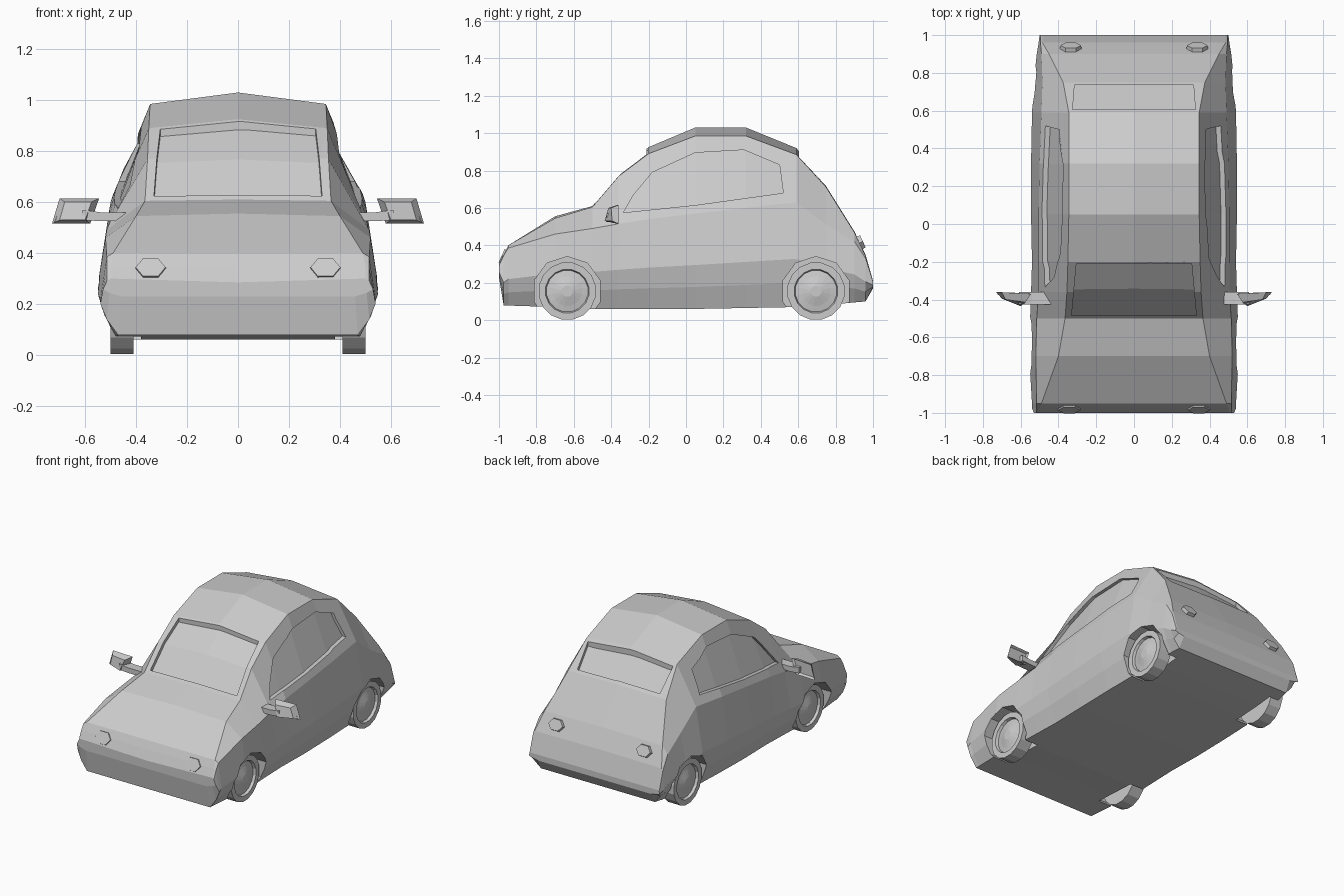
import bpy, bmesh, math
from mathutils import Vector, Matrix

if "Cube" in bpy.data.objects:
    bpy.data.objects.remove(bpy.data.objects["Cube"])


def finish(name, bm):
    bmesh.ops.recalc_face_normals(bm, faces=bm.faces[:])
    me = bpy.data.meshes.new(name)
    bm.to_mesh(me)
    bm.free()
    ob = bpy.data.objects.new(name, me)
    bpy.context.scene.collection.objects.link(ob)
    return ob


def loft(bm, rings):
    loops = [[bm.verts.new(p) for p in r] for r in rings]
    n = len(loops[0])
    for a, b in zip(loops, loops[1:]):
        for i in range(n):
            j = (i + 1) % n
            bm.faces.new((a[i], a[j], b[j], b[i]))
    bm.faces.new(loops[0])
    bm.faces.new(loops[-1])


def prism(name, pts, axis, lo, hi):
    place = (lambda p, t: (t, p[0], p[1])) if axis == 'x' else (lambda p, t: (p[0], p[1], t))
    bm = bmesh.new()
    loft(bm, [[place(p, t) for p in pts] for t in (lo, hi)])
    return finish(name, bm)


def cut(ob, cutter):
    m = ob.modifiers.new("cut", 'BOOLEAN')
    m.operation, m.solver, m.object = 'DIFFERENCE', 'EXACT', cutter
    dg = bpy.context.evaluated_depsgraph_get()
    me = bpy.data.meshes.new_from_object(ob.evaluated_get(dg))
    ob.modifiers.clear()
    ob.data = me


# body stations: y, bottom z, max half width, belt x, belt z, roof edge x, roof edge z, centre z
STATIONS = [
    (-1.0, .23, .53, .515, .29, .50, .30, .285),
    (-.975, .078, .54, .515, .345, .50, .35, .35),
    (-.95, .078, .54, .515, .385, .49, .40, .40),
    (-.70, .07, .555, .52, .46, .40, .545, .555),
    (-.50, .06, .55, .515, .49, .365, .605, .61),
    (-.36, .06, .545, .505, .515, .355, .77, .785),
    (-.20, .06, .54, .505, .54, .35, .89, .925),
    (.05, .06, .545, .505, .57, .345, .985, 1.03),
    (.32, .065, .545, .50, .60, .345, .985, 1.03),
    (.59, .07, .54, .49, .63, .345, .885, .92),
    (.75, .08, .53, .485, .51, .375, .71, .715),
    (.90, .095, .515, .49, .42, .45, .47, .475),
    (.96, .10, .505, .495, .33, .485, .345, .35),
    (1.0, .17, .50, .495, .205, .485, .21, .21)]


def body_ring(y, zb, w, bx, bz, tx, tz, cz):
    h = bz - zb
    half = [(w - .07, zb), (w - .025, zb + .23 * h), (w, zb + .46 * h), (bx, bz), (tx, tz)]
    pts = [(0, zb)] + half + [(0, cz)] + [(-x, z) for x, z in reversed(half)]
    return [(x, y, z) for x, z in pts]


def make_body(name, shrink=0):
    bm = bmesh.new()
    loft(bm, [body_ring(*s) for s in STATIONS])
    bmesh.ops.recalc_face_normals(bm, faces=bm.faces[:])
    bm.normal_update()
    moves = [(v, v.normal * shrink) for v in bm.verts if -.6 < v.co.y < .8]
    for v, d in moves:
        v.co -= d
    return finish(name, bm)


body = make_body("body")
inner = make_body("glass_depth_helper", .025)

# recessed windows
windows = [
    prism("side_window_cutter", [(-.335, .575), (-.28, .67), (-.18, .79), (.05, .895), (.31, .91),
                                 (.50, .83), (.52, .68), (.05, .615)], 'x', -.8, .8),
    prism("windshield_cutter", [(-.33, -.485), (.33, -.485), (.305, -.21), (-.305, -.21)], 'z', .4, 1.3),
    prism("rear_window_cutter", [(-.325, .605), (.325, .605), (.315, .735), (-.315, .735)], 'z', .4, 1.3)]
for w in windows:
    cut(w, inner)
    cut(body, w)

# wheel arches
AXLES, R = (-.635, .695), .155
arches = []
for y in AXLES:
    pts = [(y + .185 * math.cos(a), R + .185 * math.sin(a))
           for a in [math.tau * (i + .5) / 10 for i in range(10)]]
    for lo, hi in ((.38, .8), (-.8, -.38)):
        arches.append(prism("arch_cutter", pts, 'x', lo, hi))
for a in arches:
    cut(body, a)
for helper in windows + arches + [inner]:
    bpy.data.objects.remove(helper)

# wheels: lathed tyre, rim and domed hub
PROFILE = [(.41, .03), (.41, .155), (.50, .155), (.50, .118), (.482, .112), (.488, .08), (.502, .03)]
for y in AXLES:
    for s in (-1, 1):
        bm = bmesh.new()
        angles = [math.tau * (i + .5) / 16 for i in range(16)]
        loft(bm, [[(s * x, y + r * math.cos(a) , R + r * math.sin(a)) for a in angles] for x, r in PROFILE])
        finish("wheel", bm)

# door mirrors: head with recessed glass, and stalk
for s in (-1, 1):
    bm = bmesh.new()
    back = [(.545, -.37, .615), (.70, -.362, .615), (.73, -.36, .515), (.58, -.366, .515)]
    front = [(.575, -.415, .60), (.68, -.40, .60), (.70, -.395, .53), (.60, -.435, .53)]
    loft(bm, [[(s * x, y, z) for x, y, z in r] for r in (front, back)])
    bmesh.ops.recalc_face_normals(bm, faces=bm.faces[:])
    bm.faces.ensure_lookup_table()
    glass = bm.faces[-1]
    bmesh.ops.inset_region(bm, faces=[glass], thickness=.014)
    for v in glass.verts:
        v.co.y -= .015
    finish("mirror_head", bm)
    bm = bmesh.new()
    loft(bm, [[(s * x, y, z) for y, z in ((-.425, lo), (-.36, lo), (-.36, hi), (-.425, hi))]
              for x, lo, hi in ((.42, .525, .56), (.54, .525, .56), (.61, .53, .57))])
    finish("mirror_stalk", bm)


# lamps: shallow hexagonal lenses
def lamp(name, x, y, z, rx, rz, tilt):
    bm = bmesh.new()
    bmesh.ops.create_cone(bm, cap_ends=True, segments=6, radius1=1, radius2=.9, depth=.03)
    bmesh.ops.rotate(bm, verts=bm.verts[:], matrix=Matrix.Rotation(math.pi / 6, 3, 'Z'))
    bmesh.ops.rotate(bm, verts=bm.verts[:], matrix=Matrix.Rotation(math.pi / 6, 3, 'Z'))
    bmesh.ops.scale(bm, verts=bm.verts[:], vec=(rz, rx, 1))
    bmesh.ops.rotate(bm, verts=bm.verts[:], matrix=Matrix.Rotation(math.pi / 2, 3, 'Z'))
    bmesh.ops.rotate(bm, verts=bm.verts[:], matrix=Matrix.Rotation(tilt, 3, 'X'))
    bmesh.ops.translate(bm, verts=bm.verts[:], vec=Vector((x, y, z)))
    finish(name, bm)


for s in (-1, 1):
    lamp("headlight", s * .343, -.972, .338, .065, .05, math.radians(65))
    lamp("tail_light", s * .335, .932, .415, .06, .045, math.radians(-65))
